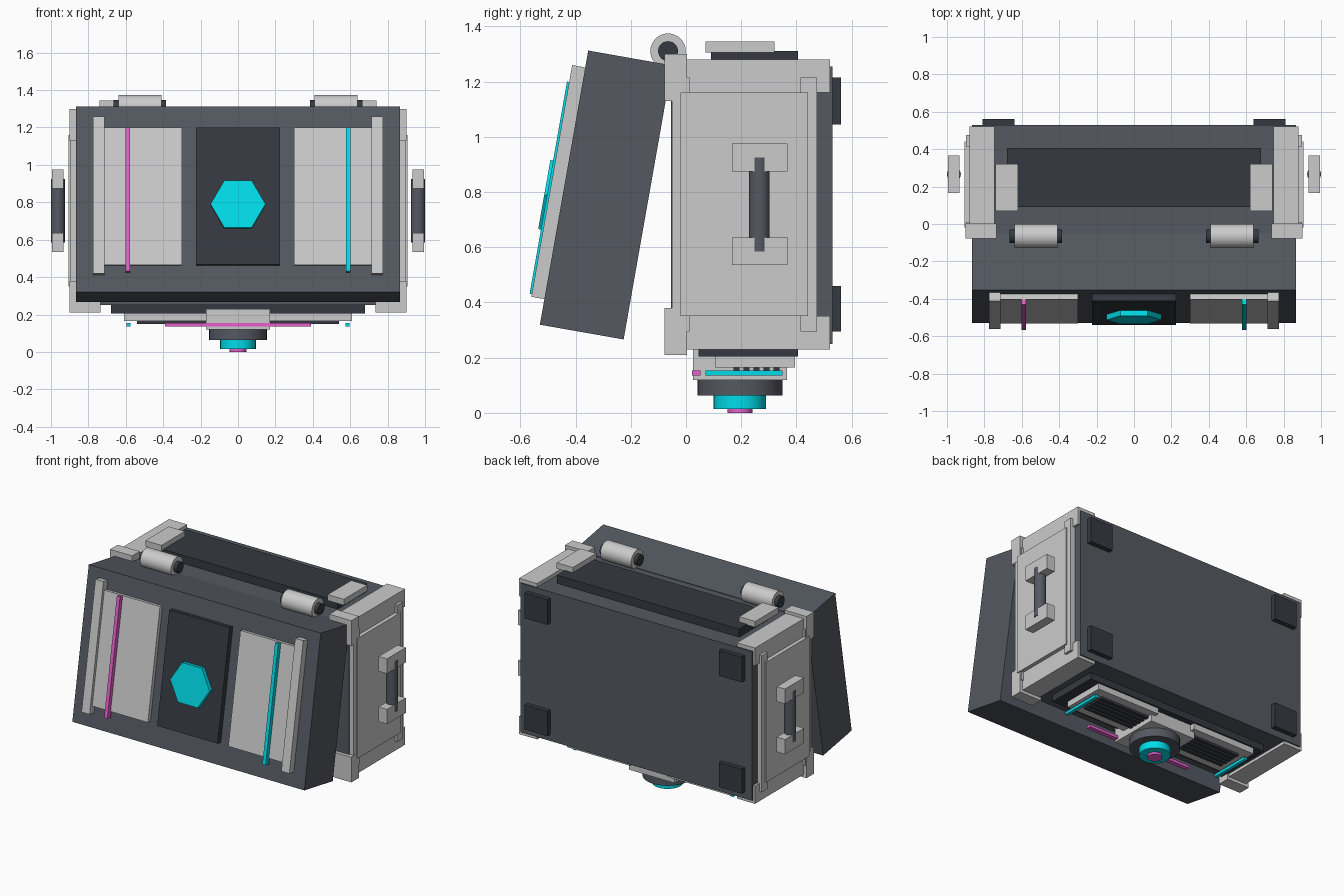
import bpy
from math import radians, pi
from mathutils import Matrix

if "Cube" in bpy.data.objects:
    bpy.data.objects.remove(bpy.data.objects["Cube"])


def material(name, rgb):
    m = bpy.data.materials.new(name)
    m.diffuse_color = (*rgb, 1)
    m.use_nodes = True
    m.node_tree.nodes["Principled BSDF"].inputs["Base Color"].default_value = m.diffuse_color
    return m


SLATE = material("slate", (0.09, 0.10, 0.12))
DARK = material("dark_slate", (0.035, 0.042, 0.052))
CYAN = material("cyan", (0.0, 0.72, 0.82))
PINK = material("magenta", (0.80, 0.12, 0.60))

# Lid frame: origin at the lid centre, tilted open by ten degrees
LID = Matrix.Translation((0, -0.29, 0.789)) @ Matrix.Rotation(radians(-10), 4, 'X')


def finish(name, mat, frame):
    o = bpy.context.object
    o.name = name
    if mat:
        o.data.materials.append(mat)
    if frame:
        bpy.context.view_layer.update()
        o.matrix_world = frame @ o.matrix_world
    return o


def box(name, x, y, z, mat=None, frame=None):
    """Box from (min, max) ranges."""
    bpy.ops.mesh.primitive_cube_add(size=1, location=[(a + b) / 2 for a, b in (x, y, z)])
    bpy.context.object.scale = [b - a for a, b in (x, y, z)]
    bpy.ops.object.transform_apply(location=False, rotation=False, scale=True)
    return finish(name, mat, frame)


def pair(name, x, y, z, mat=None, frame=None):
    """Box mirrored to both sides; x range is given for the right side."""
    box(name + "_right", x, y, z, mat, frame)
    box(name + "_left", (-x[1], -x[0]), y, z, mat, frame)


def cyl(name, r, depth, loc, axis='Z', mat=None, sides=32, frame=None):
    rot = {'Z': (0, 0, 0), 'X': (0, pi / 2, 0), 'Y': (pi / 2, 0, 0)}[axis]
    bpy.ops.mesh.primitive_cylinder_add(vertices=sides, radius=r, depth=depth,
                                        location=loc, rotation=rot)
    if sides > 8:
        bpy.ops.object.shade_smooth_by_angle()
    return finish(name, mat, frame)


# Main case and its raised panels
box("case_body", (-0.865, 0.865), (-0.055, 0.53), (0.25, 1.255), SLATE)
box("top_panel", (-0.68, 0.68), (0.09, 0.405), (1.25, 1.31), DARK)
box("lower_panel", (-0.68, 0.68), (0.045, 0.405), (0.205, 0.255), DARK)
pair("top_block", (0.62, 0.74), (0.07, 0.32), (1.305, 1.345))

# Side armour: end caps, corner lugs, upright bars and the outer plate
for tag, cap, lug in (("upper", (1.16, 1.28), (1.13, 1.30)),
                      ("lower", (0.23, 0.35), (0.21, 0.38))):
    pair(tag + "_end_cap", (0.745, 0.88), (0.0, 0.522), cap)
    pair(tag + "_corner_lug", (0.735, 0.90), (-0.078, 0.003), lug)
for tag, y in (("front", (-0.05, 0.012)), ("rear", (0.415, 0.475))):
    pair(tag + "_side_bar", (0.85, 0.897), y, (0.295, 1.215))
pair("side_plate", (0.85, 0.906), (-0.02, 0.442), (0.35, 1.16))

# Feet on the base
for tag, z in (("upper", (1.045, 1.215)), ("lower", (0.295, 0.46))):
    pair(tag + "_foot", (0.64, 0.81), (0.52, 0.562), z, DARK)

# Carry handles
for z in ((0.875, 0.975), (0.535, 0.635)):
    pair("handle_mount", (0.933, 0.995), (0.166, 0.367), z)
for s in (-1, 1):
    cyl("handle_grip", 0.037, 0.34, (s * 0.963, 0.266, 0.755), mat=SLATE)

    # Hinges
    cyl("hinge_barrel", 0.064, 0.23, (s * 0.525, -0.065, 1.31), 'X')
    cyl("hinge_pin", 0.036, 0.28, (s * 0.525, -0.065, 1.31), 'X', DARK)

# Lid with bars, panels, light strips and hexagon emblem plate
box("lid", (-0.865, 0.865), (-0.154, 0.154), (-0.504, 0.504), SLATE, LID)
pair("lid_bar", (0.715, 0.775), (-0.202, -0.15), (-0.41, 0.442), None, LID)
pair("lid_panel", (0.30, 0.74), (-0.182, -0.15), (-0.36, 0.384), None, LID)
box("lid_centre_panel", (-0.225, 0.225), (-0.19, -0.15), (-0.36, 0.384), DARK, LID)
box("lid_strip_cyan", (0.578, 0.602), (-0.21, -0.175), (-0.40, 0.38), CYAN, LID)
box("lid_strip_magenta", (-0.602, -0.578), (-0.21, -0.175), (-0.40, 0.38), PINK, LID)
hexagon = cyl("lid_hexagon", 0.147, 0.035, (0, 0, 0), 'Z', CYAN, 6)
hexagon.data.transform(Matrix.Rotation(pi / 6, 4, 'Z'))
hexagon.matrix_world = (LID @ Matrix.Translation((0, -0.2025, -0.037))
                        @ Matrix.Rotation(pi / 2, 4, 'X'))

# Vents and light strips under the case
pair("vent_plate", (0.14, 0.61), (0.105, 0.395), (0.165, 0.21))
for i in range(5):
    y = 0.172 + i * 0.036
    pair("vent_slat", (0.15, 0.54), (y, y + 0.022), (0.15, 0.17), DARK)
pair("vent_strip", (0.575, 0.597), (0.07, 0.35), (0.135, 0.154), CYAN)
box("latch_strip", (-0.39, 0.39), (0.022, 0.052), (0.135, 0.154), PINK)

# Latch with stacked round button
box("latch_block", (-0.17, 0.17), (0.025, 0.365), (0.12, 0.23))
cyl("latch_ring", 0.154, 0.06, (0, 0.195, 0.093), mat=SLATE)
cyl("latch_button", 0.095, 0.055, (0, 0.195, 0.042), mat=CYAN)
cyl("latch_core", 0.045, 0.02, (0, 0.195, 0.01), mat=PINK)
